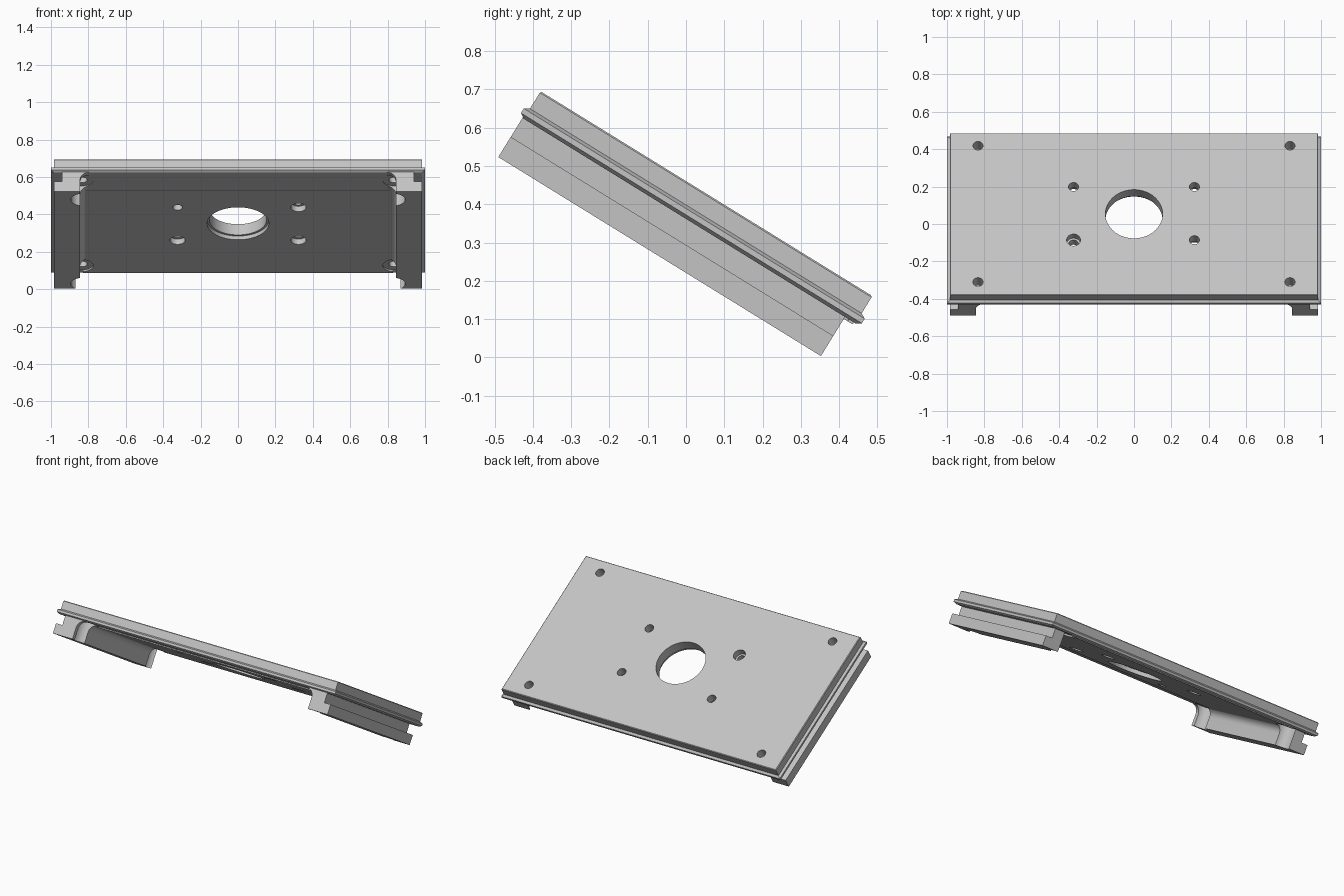
import bpy, bmesh, math
from mathutils import Matrix

if "Cube" in bpy.data.objects:
    bpy.data.objects.remove(bpy.data.objects["Cube"], do_unlink=True)

TILT = Matrix.Rotation(math.radians(-31.67), 4, 'X')
MID = -0.179                      # middle of the plate along the slope

grey = bpy.data.materials.new("plain_grey")
grey.use_nodes = True
grey.diffuse_color = (0.55, 0.55, 0.55, 1)
grey.node_tree.nodes["Principled BSDF"].inputs["Base Color"].default_value = (0.55, 0.55, 0.55, 1)


def make(name, bm):
    bmesh.ops.recalc_face_normals(bm, faces=bm.faces)
    mesh = bpy.data.meshes.new(name)
    bm.to_mesh(mesh)
    bm.free()
    mesh.materials.append(grey)
    obj = bpy.data.objects.new(name, mesh)
    bpy.context.collection.objects.link(obj)
    return obj


def loft(bm, rings):
    """Skin closed rings of equal length and cap both ends."""
    rows = [[bm.verts.new(p) for p in ring] for ring in rings]
    for a, b in zip(rows, rows[1:]):
        for i in range(len(a)):
            j = (i + 1) % len(a)
            bm.faces.new((a[i], a[j], b[j], b[i]))
    bm.faces.new(rows[0])
    bm.faces.new(rows[-1])


def rect(hx, u0, u1, n):
    return [(-hx, u0, n), (hx, u0, n), (hx, u1, n), (-hx, u1, n)]


def lathe(bm, x, u, profile, seg=40):
    """Stepped round cutter, profile is (radius, height)."""
    loft(bm, [[(x + r * math.cos(2 * math.pi * k / seg),
                u + r * math.sin(2 * math.pi * k / seg), n) for k in range(seg)]
              for r, n in profile])


# Plate with a bevelled ridge running round its edge
bm = bmesh.new()
hu = 0.509
loft(bm, [rect(0.985 + g, MID - hu - g, MID + hu + g, n) for g, n in
          ((0, 0.308), (0.014, 0.317), (0.014, 0.331), (0, 0.339), (0, 0.388), (-0.004, 0.392))])
plate = make("mounting_plate", bm)

# Shallow raised pad under the plate
bm = bmesh.new()
loft(bm, [rect(0.83, -0.518, 0.325, n) for n in (0.302, 0.34)])
pad = make("underside_pad", bm)

# Grooved side rails with a rounded inner corner
R = 0.05
arc = [(0.795 + R * math.sin(a), 0.258 + R * math.cos(a))
       for a in (math.pi / 2 * i / 10 for i in range(11))]
section = arc + [(0.845, 0.188), (0.985, 0.188), (0.985, 0.25),
                 (0.94, 0.25), (0.94, 0.325), (0.795, 0.325)]
rails = []
for side, name in ((1, "left_rail"), (-1, "right_rail")):
    bm = bmesh.new()
    loft(bm, [[(side * x, u, n) for x, n in section] for u in (-0.692, 0.298)])
    rails.append(make(name, bm))

# Cutter for the centre opening, bolt holes and corner holes
bm = bmesh.new()
lathe(bm, 0, MID, [(0.165, 0.1), (0.165, 0.325), (0.153, 0.325), (0.153, 0.5)], 72)
for sx in (-1, 1):
    for su in (-1, 1):
        if (sx, su) == (-1, -1):
            bolt = [(0.026, 0.1), (0.026, 0.35), (0.037, 0.35), (0.037, 0.5)]
        else:
            bolt = [(0.041, 0.1), (0.041, 0.335), (0.027, 0.335), (0.027, 0.5)]
        lathe(bm, sx * 0.323, -0.175 + su * 0.167, bolt)
        lathe(bm, sx * 0.834, -0.178 + su * 0.428,
              [(0.06, 0.1), (0.06, 0.312), (0.027, 0.312), (0.027, 0.5)])
cutter = make("hole_cutter", bm)
cutter.hide_render = True

# Cut the holes, bake the result and tilt every part
parts = [plate, pad] + rails
for obj in parts:
    mod = obj.modifiers.new("holes", 'BOOLEAN')
    mod.operation = 'DIFFERENCE'
    mod.solver = 'EXACT'
    mod.object = cutter
bpy.context.view_layer.update()
deps = bpy.context.evaluated_depsgraph_get()
baked = [bpy.data.meshes.new_from_object(o.evaluated_get(deps)) for o in parts]
for obj, mesh in zip(parts, baked):
    obj.modifiers.clear()
    obj.data = mesh
    mesh.transform(TILT)
bpy.data.objects.remove(cutter, do_unlink=True)

# Smooth the round walls, keep the machined edges sharp
bpy.ops.object.select_all(action='DESELECT')
for obj in parts:
    obj.select_set(True)
bpy.context.view_layer.objects.active = plate
bpy.ops.object.shade_smooth_by_angle(angle=math.radians(25))
